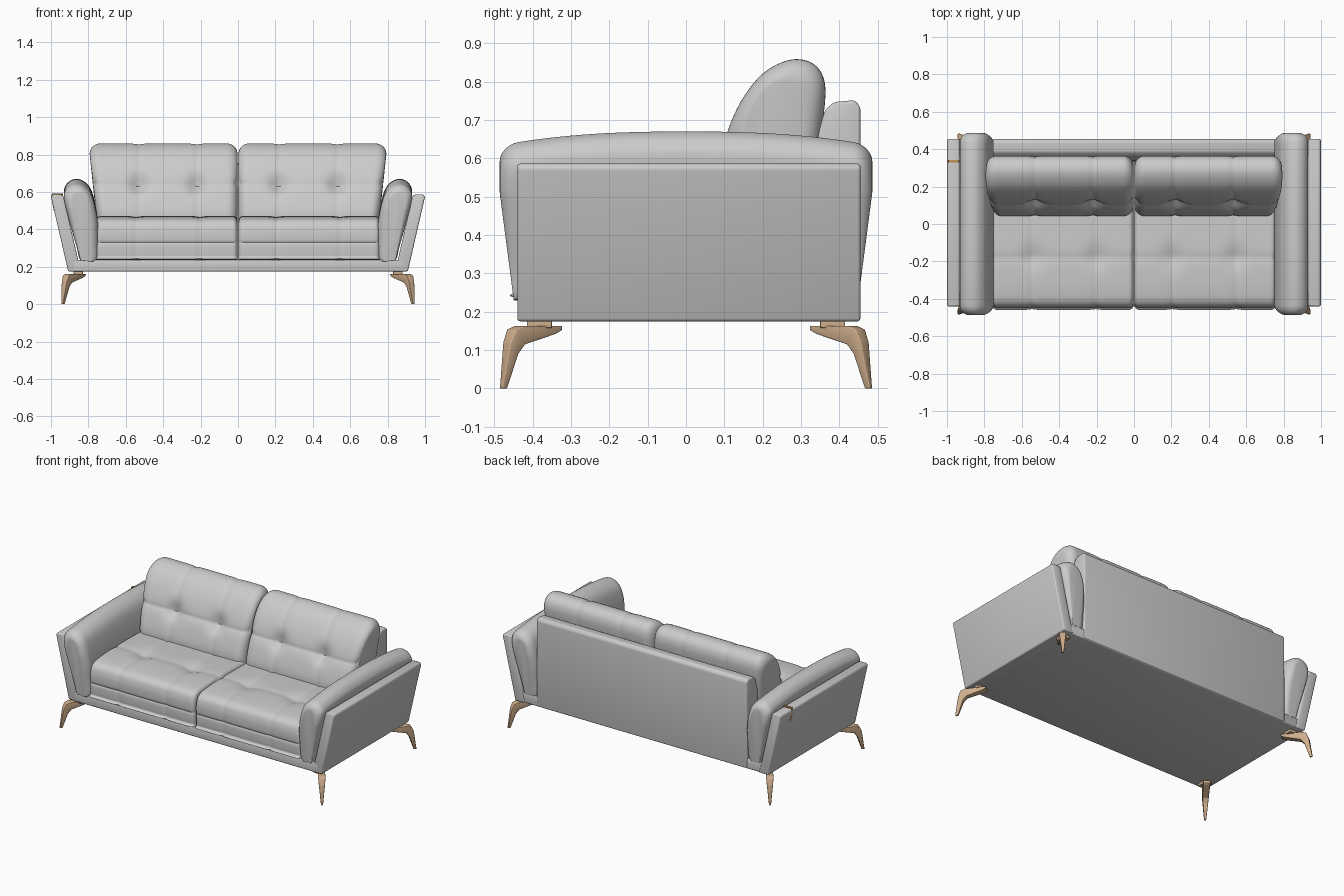
import bpy, bmesh
from math import sin, cos, pi, exp, hypot
from mathutils import Vector

default = bpy.data.objects.get("Cube")
if default:
    bpy.data.objects.remove(default, do_unlink=True)


def material(name, color):
    mat = bpy.data.materials.new(name)
    mat.use_nodes = True
    mat.diffuse_color = color
    mat.node_tree.nodes["Principled BSDF"].inputs["Base Color"].default_value = color
    return mat


def finish(bm, name, mirror=(False, False), mat=None, angle=0.7):
    """Turn a bmesh into a smooth shaded object, mirrored over x and/or y."""
    bmesh.ops.recalc_face_normals(bm, faces=bm.faces)
    mesh = bpy.data.meshes.new(name)
    bm.to_mesh(mesh)
    bm.free()
    obj = bpy.data.objects.new(name, mesh)
    bpy.context.collection.objects.link(obj)
    if mat:
        mesh.materials.append(mat)
    bpy.ops.object.select_all(action='DESELECT')
    obj.select_set(True)
    bpy.context.view_layer.objects.active = obj
    bpy.ops.object.shade_smooth_by_angle(angle=angle)
    if any(mirror):
        mod = obj.modifiers.new("Mirror", 'MIRROR')
        mod.use_axis = (mirror[0], mirror[1], False)
        mod.use_mirror_merge = False
    return obj


def prism(name, pts, lo, hi, place, bevel, **kw):
    """Extrude a 2D outline from lo to hi; place maps (a, b, t) to xyz."""
    bm = bmesh.new()
    ends = [[bm.verts.new(place(a, b, t)) for a, b in pts] for t in (lo, hi)]
    n = len(pts)
    for ring in ends:
        bm.faces.new(ring)
    for i in range(n):
        j = (i + 1) % n
        bm.faces.new((ends[0][i], ends[0][j], ends[1][j], ends[1][i]))
    bmesh.ops.recalc_face_normals(bm, faces=bm.faces)
    bmesh.ops.bevel(bm, geom=bm.edges[:], offset=bevel, segments=3,
                    profile=0.5, affect='EDGES', clamp_overlap=True)
    return finish(bm, name, **kw)


def smooth_ring(pts, steps=12):
    """Closed Catmull-Rom curve through the points."""
    out, n = [], len(pts)
    p = [Vector(q) for q in pts]
    for i in range(n):
        a, b, c, d = (p[(i + k) % n] for k in (-1, 0, 1, 2))
        for s in range(steps):
            t = s / steps
            out.append(0.5 * (2 * b + (c - a) * t + (2 * a - 5 * b + 4 * c - d) * t * t
                              + (3 * b - a - 3 * c + d) * t ** 3))
    return out


def pillow(name, pts, lo, hi, r, place, dent=None, middle=72, **kw):
    """Loft a smooth section from lo to hi with rounded ends, then tuft it."""
    ring = smooth_ring(pts)
    a_lo, a_hi = min(p.x for p in ring), max(p.x for p in ring)
    b_lo, b_hi = min(p.y for p in ring), max(p.y for p in ring)
    mid = (a_lo + a_hi) / 2
    curve = [(r * (1 - cos(k * pi / 16)), r * (1 - sin(k * pi / 16))) for k in range(9)]
    stations = [(lo + t, s) for t, s in curve]
    span = hi - lo - 2 * r
    stations += [(lo + r + span * k / middle, 0) for k in range(1, middle)]
    stations += [(hi - t, s) for t, s in reversed(curve)]
    bm = bmesh.new()
    rows = []
    for t, inset in stations:
        sa = 1 - 2 * inset / (a_hi - a_lo)
        sb = 1 - inset / (b_hi - b_lo)
        rows.append([bm.verts.new(place(mid + (p.x - mid) * sa, b_lo + (p.y - b_lo) * sb, t))
                     for p in ring])
    n = len(ring)
    for low, high in zip(rows, rows[1:]):
        for i in range(n):
            j = (i + 1) % n
            bm.faces.new((low[i], low[j], high[j], high[i]))
    bm.faces.new(rows[0])
    bm.faces.new(rows[-1])
    bmesh.ops.recalc_face_normals(bm, faces=bm.faces)
    bm.normal_update()
    if dent:
        moves = [(v, v.normal * dent(v.co, v.normal)) for v in bm.verts]
        for v, offset in moves:
            v.co -= offset
    return finish(bm, name, **kw)


def groove(d, width=0.016):
    return exp(-abs(d) / width)


BOTH = (True, False)
FOUR = (True, True)
wood = material("leg_wood", (0.62, 0.42, 0.26, 1))
tan = material("strap_leather", (0.55, 0.28, 0.1, 1))


def across(a, b, t):
    return (t, a, b)


def along(a, b, t):
    return (a, t, b)


# Frame: base, flared side panels and back panel
prism("base", [(-0.44, 0.175), (0.45, 0.175), (0.45, 0.237), (-0.44, 0.237)],
      -0.885, 0.885, across, 0.008)
prism("side_panels", [(0.84, 0.175), (0.908, 0.175), (1.0, 0.575), (0.99, 0.587), (0.935, 0.585)],
      -0.44, 0.455, along, 0.008, mirror=BOTH)
prism("back_panel", [(0.455, 0.177), (0.455, 0.735), (0.44, 0.752), (0.385, 0.747),
                     (0.362, 0.725), (0.34, 0.65), (0.32, 0.2)],
      -0.755, 0.755, across, 0.008)


# Padded arms, longer at the top and arched along their length
def arm_place(a, b, t):
    lean = 1 + 0.08 * min(1, (b - 0.235) / 0.3)
    y = t * lean
    return (a, y, b - 0.03 * (abs(t) / 0.42) ** 2.5 * max(0, (b - 0.235) / 0.43))


pillow("arm_cushions",
       [(0.75, 0.237), (0.747, 0.34), (0.752, 0.47), (0.78, 0.6), (0.82, 0.655), (0.87, 0.67),
        (0.915, 0.645), (0.93, 0.59), (0.9, 0.45), (0.865, 0.32), (0.843, 0.237), (0.8, 0.236)],
       -0.45, 0.45, 0.045, arm_place, middle=40, mirror=BOTH)


# Seat cushions with a tufted seam grid
def seat_dent(p, n):
    depth = 0
    for seam in (0.205, 0.545):
        depth += 0.006 * groove(p.x - seam)
        if n.z > 0.3:
            depth += 0.014 * exp(-(hypot(p.x - seam, p.y + 0.18) / 0.06) ** 2)
    if n.z > 0.3:
        depth += 0.007 * groove(p.y + 0.18)
    elif n.y < -0.3:
        depth += 0.005 * groove(p.z - 0.33, 0.006)
    return depth


pillow("seat_cushions",
       [(-0.43, 0.237), (-0.446, 0.26), (-0.449, 0.33), (-0.447, 0.4), (-0.425, 0.445),
        (-0.36, 0.464), (-0.2, 0.472), (0.05, 0.47), (0.27, 0.46), (0.3, 0.35), (0.27, 0.237),
        (-0.1, 0.237)],
       0.003, 0.757, 0.025, across, seat_dent, mirror=BOTH)


# Back cushions, leaning and buttoned
def back_place(a, b, t):
    taper = 1 - 0.05 * max(0, min(1, (0.8 - b) / 0.35)) * (t / 0.79) ** 2
    return (t * taper, a, b)


def back_dent(p, n):
    depth = 0
    for seam in (0.22, 0.53):
        depth += 0.006 * groove(p.x - seam)
        if n.y < -0.2:
            depth += 0.028 * exp(-(hypot(p.x - seam, p.z - 0.645) / 0.05) ** 2)
    if n.y < -0.2:
        depth += 0.01 * groove(p.z - 0.645, 0.022)
    return depth


pillow("back_cushions",
       [(0.06, 0.42), (0.043, 0.48), (0.065, 0.57), (0.105, 0.67), (0.15, 0.76), (0.205, 0.825),
        (0.275, 0.858), (0.335, 0.845), (0.363, 0.79), (0.355, 0.68), (0.335, 0.55), (0.3, 0.43),
        (0.18, 0.4)],
       0.003, 0.793, 0.055, back_place, back_dent, mirror=BOTH)


# Bent wooden legs, splayed diagonally, with mounting blocks
def leg_place(u, z, t):
    w = t * (0.006 + 0.1 * z)
    return (0.83 + 0.6 * u - 0.8 * w, 0.335 + 0.8 * u + 0.6 * w, z)


prism("legs",
      [(0, 0.152), (0, 0.163), (0.125, 0.163), (0.15, 0.154), (0.165, 0.12), (0.185, 0),
       (0.168, 0), (0.138, 0.09), (0.118, 0.115), (0.02, 0.142)],
      -1, 1, leg_place, 0.003, mirror=FOUR, mat=wood)
prism("leg_mounts", [(0.83, 0.158), (0.88, 0.158), (0.88, 0.178), (0.83, 0.178)],
      0.35, 0.415, along, 0.002, mirror=FOUR, mat=wood)

# Small leather strap hung over one side panel
prism("side_strap", [(-0.935, 0.585), (-0.935, 0.591), (-0.993, 0.593), (-1.0, 0.578),
                     (-0.985, 0.5), (-0.98, 0.5), (-0.992, 0.585)],
      0.328, 0.342, along, 0.001, mat=tan)
